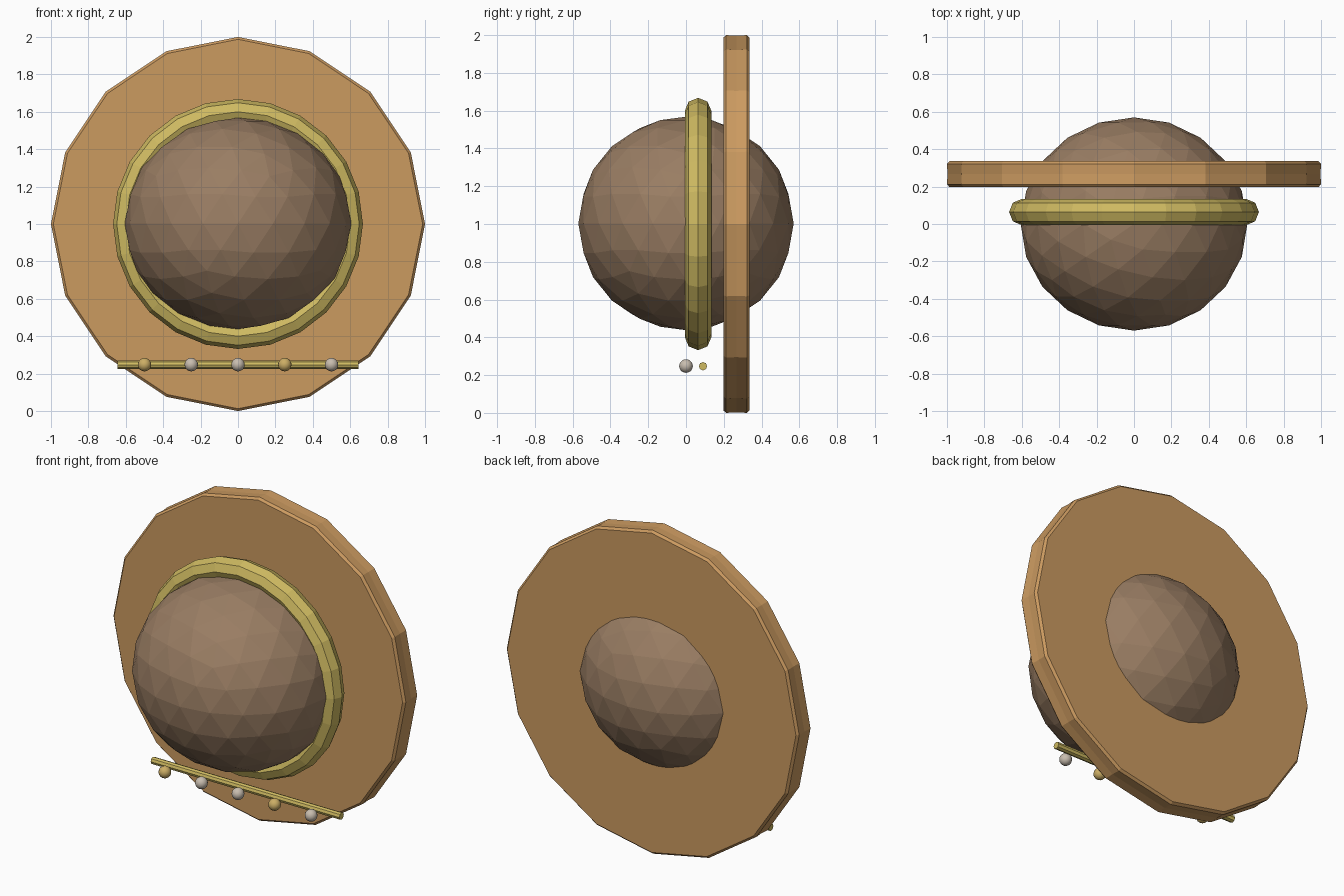
import bpy, bmesh, math
from mathutils import Matrix

if "Cube" in bpy.data.objects:
    bpy.data.objects.remove(bpy.data.objects["Cube"])


def material(name, rgb):
    m = bpy.data.materials.new(name)
    m.diffuse_color = (*rgb, 1)
    m.use_nodes = True
    m.node_tree.nodes["Principled BSDF"].inputs["Base Color"].default_value = m.diffuse_color
    return m


WOOD = material("warm tan", (0.60, 0.325, 0.118))
BROWN = material("dusty brown", (0.32, 0.205, 0.125))
OLIVE = material("olive gold", (0.62, 0.49, 0.12))
GOLD = material("gold", (0.60, 0.42, 0.13))
SILVER = material("warm silver", (0.58, 0.51, 0.43))


def finish(name, mat, smooth=False):
    ob = bpy.context.object
    ob.name = name
    ob.data.materials.append(mat)
    if smooth:
        bpy.ops.object.shade_smooth()
    return ob


def lathe(name, mat, profile, sides, closed):
    """Revolve (radius, y) points about the y axis through z = 1."""
    bm = bmesh.new()
    rings = []
    for i in range(sides):
        a = 2 * math.pi * i / sides
        rings.append([bm.verts.new((r * math.cos(a), y, 1 + r * math.sin(a)))
                      for r, y in profile])
    n = len(profile)
    for i in range(sides):
        p, q = rings[i], rings[(i + 1) % sides]
        for j in range(n if closed else n - 1):
            k = (j + 1) % n
            bm.faces.new((p[j], p[k], q[k], q[j]))
    if not closed:
        bm.faces.new([r[0] for r in rings])
        bm.faces.new([r[-1] for r in rings])
    bmesh.ops.recalc_face_normals(bm, faces=bm.faces)
    me = bpy.data.meshes.new(name)
    bm.to_mesh(me)
    bm.free()
    me.materials.append(mat)
    ob = bpy.data.objects.new(name, me)
    bpy.context.collection.objects.link(ob)
    return ob


# Sixteen-sided disc with a slightly softened rim
lathe("disc", WOOD, [(0.987, 0.198), (1.0, 0.212), (0.997, 0.267),
                     (1.0, 0.322), (0.987, 0.336)], 16, False)

# Faceted collar ring with an octagonal section
section = [(0.6 + 0.068 * math.cos(math.tau * i / 8),
            0.064 + 0.07 * math.sin(math.tau * i / 8)) for i in range(8)]
lathe("collar_ring", OLIVE, section, 24, True)

# Faceted ball through the middle of the disc
bpy.ops.mesh.primitive_ico_sphere_add(subdivisions=3, radius=1)
ball = finish("central_ball", BROWN)
ball.data.transform(Matrix.Translation((0, 0, 1.003))
                    @ Matrix.Diagonal((0.606, 0.57, 0.565, 1)))

# Thin horizontal rod below the ring
bpy.ops.mesh.primitive_cylinder_add(vertices=8, radius=0.022, depth=1.29,
                                    location=(0, 0.09, 0.247),
                                    rotation=(0, math.pi / 2, 0))
finish("rod", OLIVE)

# Row of beads in front of the rod
for i, mat in enumerate((GOLD, SILVER, SILVER, GOLD, SILVER)):
    bpy.ops.mesh.primitive_uv_sphere_add(segments=16, ring_count=10, radius=0.036,
                                         location=(-0.5 + 0.25 * i, 0, 0.248))
    finish(f"bead_{i + 1}", mat, True)
